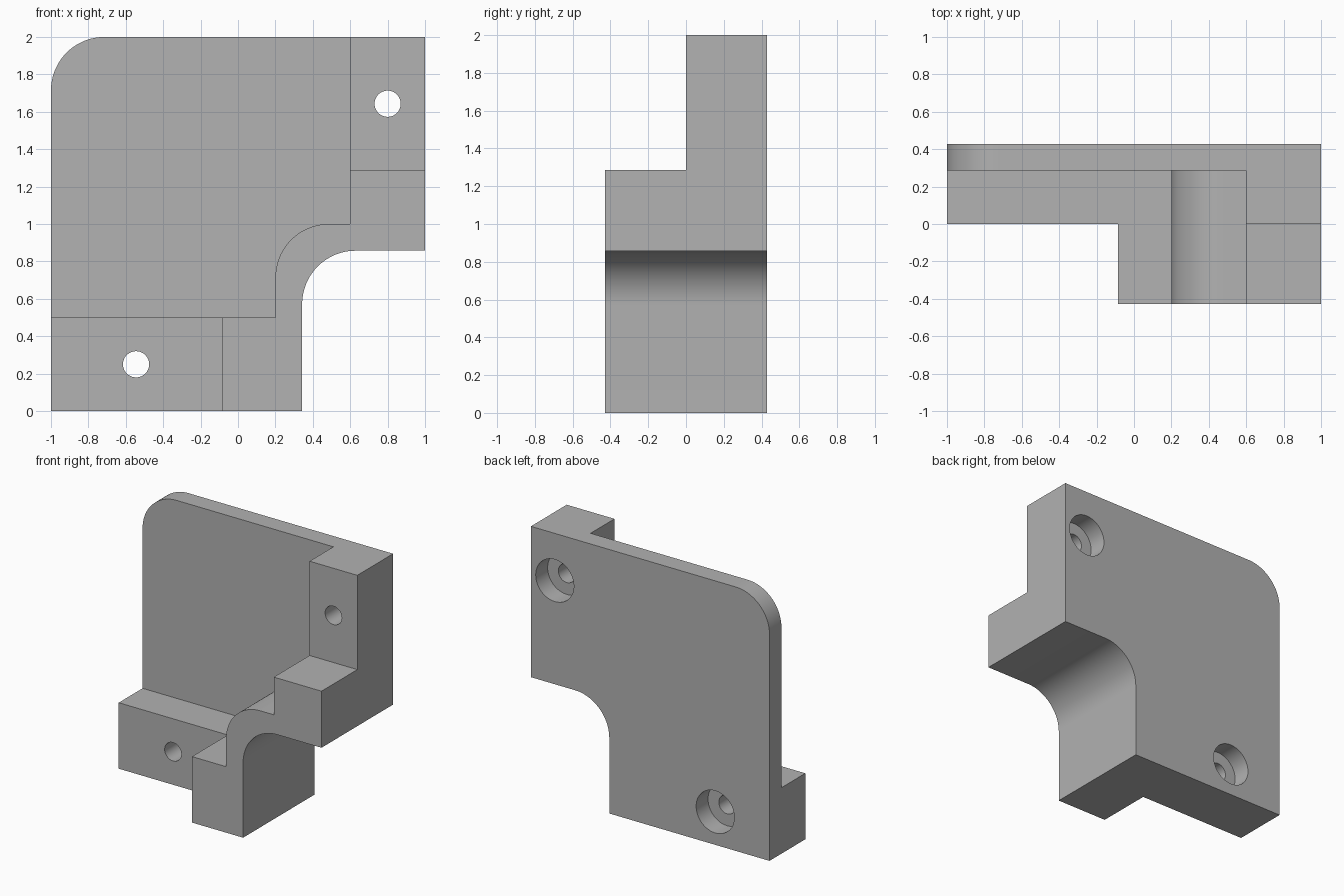
import bpy
import bmesh
from math import cos, sin, radians

default = bpy.data.objects.get("Cube")
if default:
    bpy.data.objects.remove(default, do_unlink=True)

T = 1 / 7        # wall thickness
R = 2 * T        # corner radius
D = 3 * T        # half depth

grey = bpy.data.materials.new("Plain grey")
grey.use_nodes = True
colour = (0.445, 0.445, 0.445, 1)
grey.diffuse_color = colour
grey.node_tree.nodes["Principled BSDF"].inputs["Base Color"].default_value = colour


def arc(cx, cz, start, end, r=R, steps=24):
    angles = [radians(start + (end - start) * i / steps) for i in range(steps + 1)]
    return [(cx + r * cos(a), cz + r * sin(a)) for a in angles]


def prism(name, outline, y0, y1):
    """Extrude an x-z outline from y0 to y1."""
    bm = bmesh.new()
    face = bm.faces.new([bm.verts.new((x, y0, z)) for x, z in outline])
    made = bmesh.ops.extrude_face_region(bm, geom=[face])["geom"]
    verts = [g for g in made if isinstance(g, bmesh.types.BMVert)]
    bmesh.ops.translate(bm, verts=verts, vec=(0, y1 - y0, 0))
    bmesh.ops.recalc_face_normals(bm, faces=bm.faces)
    mesh = bpy.data.meshes.new(name)
    bm.to_mesh(mesh)
    bm.free()
    mesh.materials.append(grey)
    obj = bpy.data.objects.new(name, mesh)
    bpy.context.collection.objects.link(obj)
    return obj


def rect(x0, x1, z0, z1):
    return [(x0, z0), (x1, z0), (x1, z1), (x0, z1)]


def circle(x, z, r):
    return arc(x, z, 0, 360, r, 48)[:-1]


# Full-depth silhouette with a rounded top corner and a notched lower corner
inner = 0.343
bracket = prism("corner_bracket", [
    (-1, 0), (inner, 0),
    *arc(inner + R, 6 * T - R, 180, 90),
    (1, 6 * T), (1, 2),
    *arc(-1 + R, 2 - R, 90, 180),
], -D, D)

# Open pocket in front of the thin back plate
wall = inner - T
cutters = [
    prism("pocket_cutter", [
        (-1.1, 0.5), (wall, 0.5),
        *arc(wall + R, 1 - R, 180, 90),
        (0.6, 1), (0.6, 2.1), (-1.1, 2.1),
    ], -0.6, D - T),
    # Steps that set the two screw mounts back
    prism("lower_step_cutter", rect(-1.1, -0.086, -0.1, 0.6), -0.6, 0),
    prism("upper_step_cutter", rect(0.5, 1.1, 9 * T, 2.1), -0.6, 0),
]

# Screw holes, counterbored from the back
for label, x, z in (("lower", -0.545, 0.25), ("upper", 0.8, 1.643)):
    cutters.append(prism(label + "_hole_cutter", circle(x, z, 0.07), -0.6, 0.6))
    cutters.append(prism(label + "_counterbore_cutter", circle(x, z, 0.16), D - T, 0.6))

bpy.context.view_layer.objects.active = bracket
bracket.select_set(True)
for cutter in cutters:
    cut = bracket.modifiers.new(cutter.name, "BOOLEAN")
    cut.operation = "DIFFERENCE"
    cut.solver = "EXACT"
    cut.object = cutter
    bpy.ops.object.modifier_apply(modifier=cut.name)
for cutter in cutters:
    bpy.data.objects.remove(cutter, do_unlink=True)

# Smooth the rounds and bores, keep the edges crisp
bpy.ops.object.select_all(action="DESELECT")
bracket.select_set(True)
bpy.ops.object.shade_smooth_by_angle(angle=radians(30))
